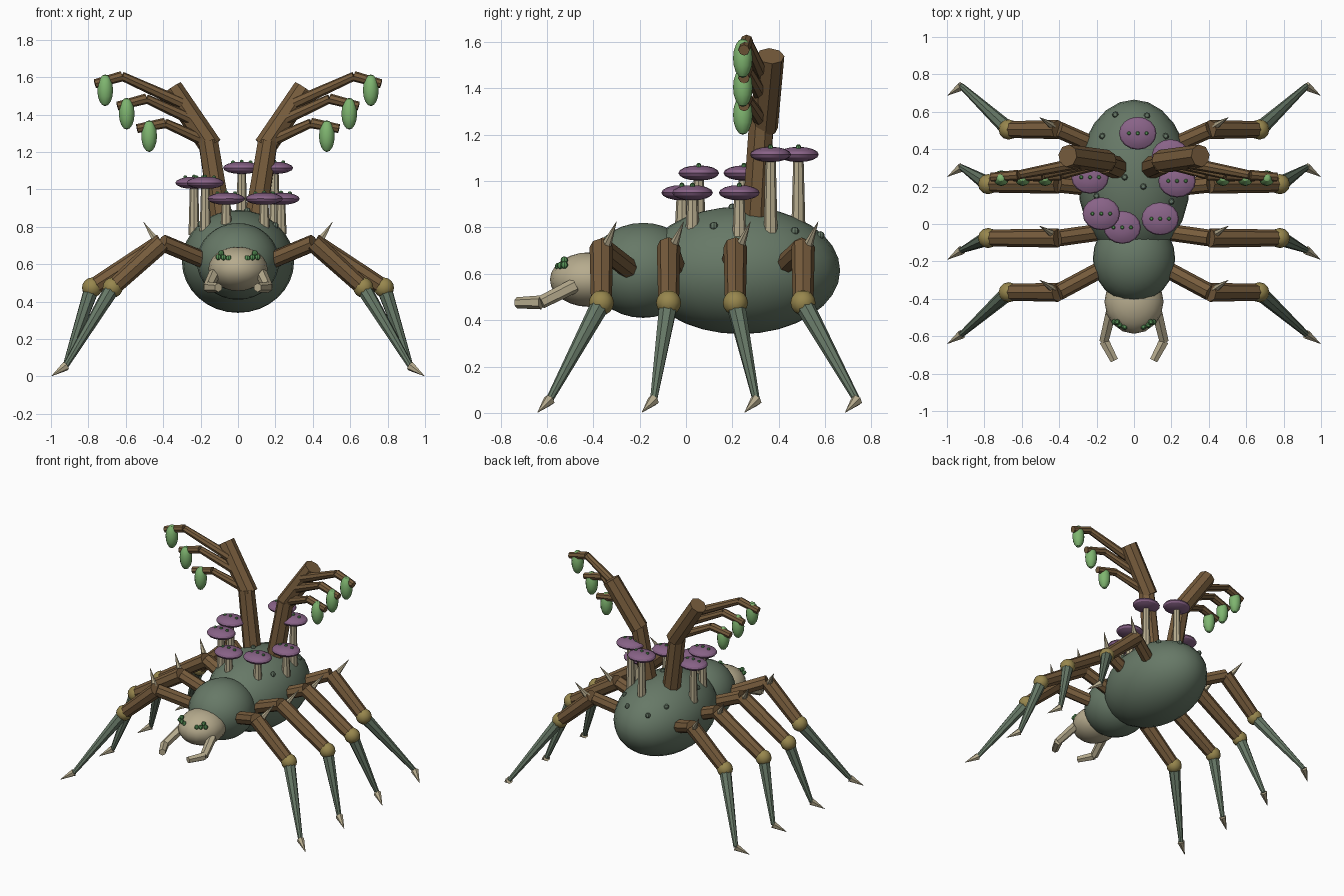
import bpy, bmesh, math
from mathutils import Vector, Matrix

if "Cube" in bpy.data.objects:
    bpy.data.objects.remove(bpy.data.objects["Cube"])


def material(name, rgb):
    m = bpy.data.materials.new(name)
    m.diffuse_color = (*rgb, 1)
    m.use_nodes = True
    m.node_tree.nodes["Principled BSDF"].inputs["Base Color"].default_value = m.diffuse_color
    return m


MOSS = material("moss_grey_green", (0.135, 0.19, 0.135))
BARK = material("bark_brown", (0.185, 0.108, 0.046))
BONE = material("bone_cream", (0.47, 0.41, 0.27))
GOLD = material("knee_gold", (0.31, 0.24, 0.075))
PURPLE = material("cap_purple", (0.25, 0.125, 0.245))
LEAF = material("leaf_green", (0.21, 0.46, 0.16))
EYE = material("bead_green", (0.10, 0.30, 0.10))


def finish(name, bm, mat):
    me = bpy.data.meshes.new(name)
    bm.to_mesh(me)
    bm.free()
    me.materials.append(mat)
    ob = bpy.data.objects.new(name, me)
    bpy.context.collection.objects.link(ob)
    bpy.context.view_layer.objects.active = ob
    bpy.ops.object.select_all(action='DESELECT')
    ob.select_set(True)
    bpy.ops.object.shade_smooth_by_angle()
    return ob


def ball(name, c, r, mat, seg=16, rings=12):
    bm = bmesh.new()
    bmesh.ops.create_uvsphere(
        bm, u_segments=seg, v_segments=rings, radius=1,
        matrix=Matrix.Translation(c) @ Matrix.Diagonal((*r, 1)))
    return finish(name, bm, mat)


def rod(name, a, b, r1, r2, mat, seg=8):
    a, b = Vector(a), Vector(b)
    d = b - a
    rot = d.to_track_quat('Z', 'Y').to_matrix().to_4x4()
    bm = bmesh.new()
    bmesh.ops.create_cone(
        bm, cap_ends=True, segments=seg, radius1=r1, radius2=r2,
        depth=d.length, matrix=Matrix.Translation((a + b) / 2) @ rot)
    return finish(name, bm, mat)


# Body
AC, AR = Vector((0, 0.235, 0.615)), Vector((0.3, 0.43, 0.275))
ball("abdomen", AC, AR, MOSS, 24, 16)
ball("thorax", (0, -0.185, 0.615), (0.22, 0.235, 0.205), MOSS, 24, 16)
ball("head", (0, -0.415, 0.575), (0.158, 0.172, 0.118), BONE)


def back_height(x, y):
    k = 1 - (x / AR.x) ** 2 - ((y - AC.y) / AR.y) ** 2
    return AC.z + AR.z * math.sqrt(max(k, 0))


# Small warts on the abdomen
for i, (x, y) in enumerate([(0.17, 0.47), (-0.17, 0.47), (0.05, 0.2),
                            (-0.05, 0.25), (0.07, 0.58), (-0.1, 0.585),
                            (0.2, 0.12), (-0.2, 0.15)]):
    ball(f"wart_{i}", (x, y, back_height(x, y)), (0.018,) * 3, MOSS, 8, 5)

LEGS = [  # name, shoulder y, knee y, knee x, claw base y
    ("front", -0.25, -0.365, 0.67, -0.59),
    ("mid_front", -0.045, -0.075, 0.78, -0.14),
    ("mid_rear", 0.19, 0.213, 0.78, 0.303),
    ("rear", 0.41, 0.505, 0.67, 0.737),
]
TWIGS = [  # start, elbow, tip as x, z pairs, then leaf centre
    ((0.30, 1.46), (0.62, 1.605), (0.765, 1.565), (0.71, 1.53)),
    ((0.24, 1.37), (0.49, 1.485), (0.645, 1.445), (0.595, 1.405)),
    ((0.18, 1.26), (0.39, 1.355), (0.54, 1.325), (0.475, 1.285)),
]
EYES = [(0.05, -0.55, 0.632), (0.077, -0.541, 0.636),
        (0.105, -0.525, 0.638), (0.09, -0.525, 0.659)]

for s, side in ((1, "right"), (-1, "left")):
    # Eyes and jaws
    for i, (x, y, z) in enumerate(EYES):
        ball(f"eye_{side}_{i}", (s * x, y, z), (0.016,) * 3, EYE, 8, 6)
    elbow = (s * 0.16, -0.625, 0.477)
    rod(f"jaw_upper_{side}", (s * 0.125, -0.48, 0.55), elbow,
        0.032, 0.028, BONE, 6)
    rod(f"jaw_lower_{side}", elbow, (s * 0.105, -0.73, 0.475),
        0.03, 0.024, BONE, 6)

    # Legs
    for name, sy, ky, kx, cy in LEGS:
        tag = f"{name}_{side}"
        bend = (s * 0.405, ky, 0.715)
        knee = (s * kx, ky, 0.475)
        claw = (s * 0.922, cy, 0.055)
        rod(f"leg_coxa_{tag}", (s * 0.19, sy, 0.625), bend,
            0.045, 0.045, BARK)
        rod(f"leg_thigh_{tag}", bend, knee, 0.051, 0.045, BARK)
        ball(f"leg_knee_{tag}", knee, (0.054,) * 3, GOLD, 12, 8)
        rod(f"leg_shin_{tag}", knee, claw, 0.042, 0.016, MOSS)
        rod(f"leg_claw_{tag}", claw, (s * 0.997, cy - 0.05, 0.002),
            0.026, 0.001, BONE, 6)
        rod(f"leg_thorn_{tag}", (s * 0.435, ky + 0.02, 0.72),
            (s * 0.505, ky + 0.065, 0.825), 0.022, 0.001, BONE, 6)

    # Tree limbs with hanging leaves
    rod(f"trunk_{side}", (s * 0.09, 0.30, 0.82), (s * 0.16, 0.325, 1.26),
        0.062, 0.056, BARK)
    rod(f"limb_{side}", (s * 0.145, 0.335, 1.23), (s * 0.355, 0.365, 1.54),
        0.062, 0.06, BARK)
    for i, (a, b, c, l) in enumerate(TWIGS):
        b3 = (s * b[0], 0.262, b[1])
        rod(f"twig_inner_{side}_{i}", (s * a[0], 0.325, a[1]), b3,
            0.032, 0.024, BARK)
        rod(f"twig_outer_{side}_{i}", b3, (s * c[0], 0.25, c[1]),
            0.028, 0.024, BARK)
        ball(f"leaf_{side}_{i}", (s * l[0], 0.245, l[1]),
             (0.042, 0.042, 0.085), LEAF, 12, 8)

# Mushrooms on the back
for i, (x, y, z) in enumerate([(0.02, 0.485, 1.115), (0.195, 0.365, 1.115),
                               (-0.235, 0.25, 1.035), (-0.175, 0.055, 1.035),
                               (0.23, 0.23, 0.95), (-0.063, -0.018, 0.95),
                               (0.14, 0.028, 0.95)]):
    rod(f"mushroom_stem_{i}", (x, y, back_height(x, y) - 0.03), (x, y, z),
        0.03, 0.022, BONE)
    ball(f"mushroom_cap_{i}", (x, y, z), (0.1, 0.088, 0.033), PURPLE, 16, 8)
    for j in (-1, 0, 1):
        ball(f"cap_dot_{i}_{j + 1}",
             (x + j * 0.047, y, z + (0.033 if j == 0 else 0.029)),
             (0.011,) * 3, EYE, 8, 5)
